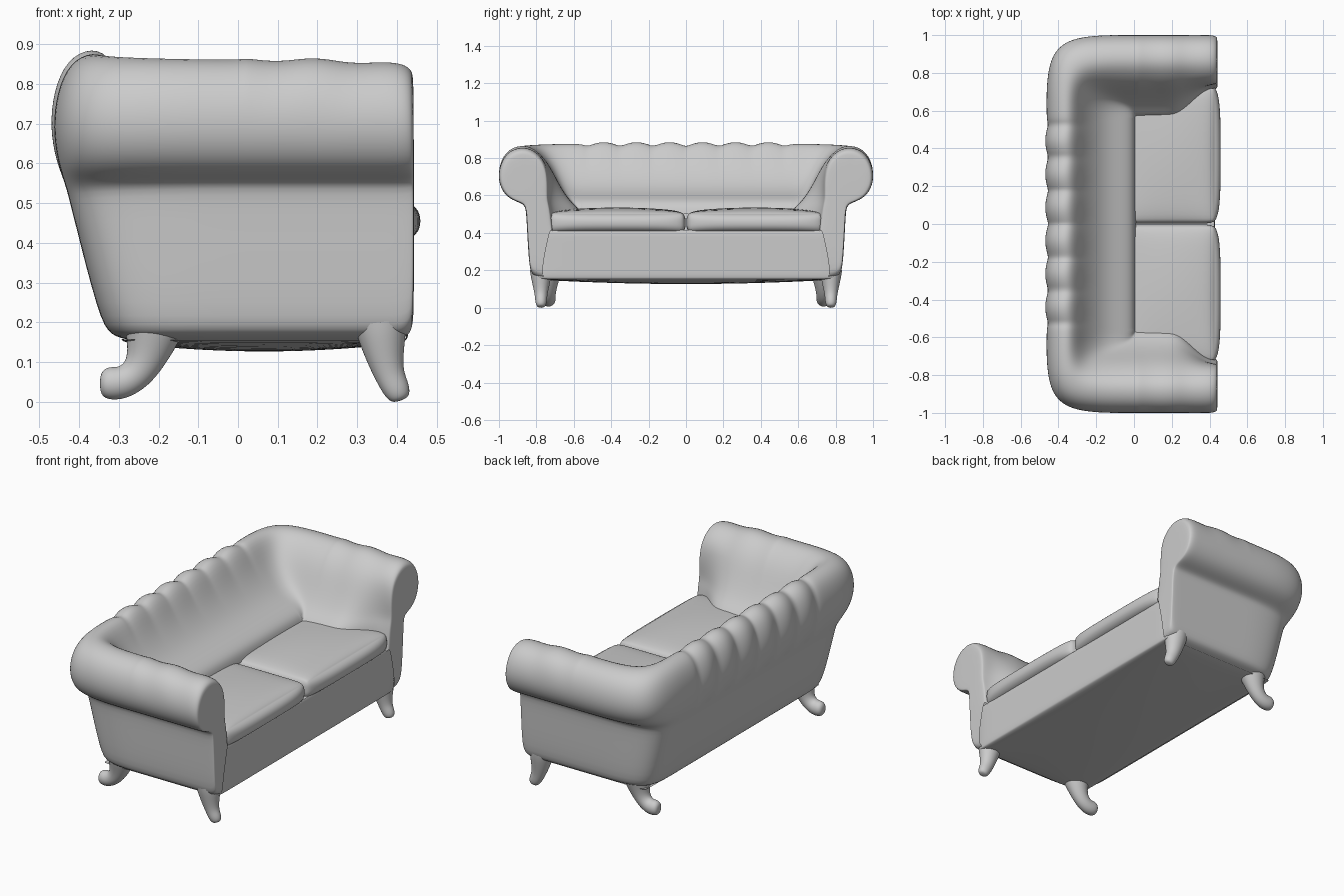
import bpy, bmesh
from math import sin, cos, pi, radians
from mathutils import Vector

if "Cube" in bpy.data.objects:
    bpy.data.objects.remove(bpy.data.objects["Cube"])


def finish(bm, name, levels=2, mirror=False):
    me = bpy.data.meshes.new(name)
    bm.to_mesh(me)
    bm.free()
    for p in me.polygons:
        p.use_smooth = True
    ob = bpy.data.objects.new(name, me)
    bpy.context.collection.objects.link(ob)
    if mirror:
        m = ob.modifiers.new("mirror", 'MIRROR')
        m.use_axis = (False, True, False)
        m.use_clip = True
    if levels:
        s = ob.modifiers.new("smooth", 'SUBSURF')
        s.levels = s.render_levels = levels
    return ob


def loft(bm, rings, closed=True):
    rows = [[bm.verts.new(p) for p in r] for r in rings]
    n = len(rows[0])
    for a, b in zip(rows, rows[1:]):
        for i in range(n if closed else n - 1):
            j = (i + 1) % n
            bm.faces.new((a[i], a[j], b[j], b[i]))
    return rows


def pad(name, lo, hi, r, puff=0.0, front=0.0, sag=0.0, hidden=()):
    """Rounded box with puffed top and front; sides listed in hidden are left open."""
    lo, hi = Vector(lo), Vector(hi)
    c, h = (lo + hi) / 2, (hi - lo) / 2
    bm = bmesh.new()
    bmesh.ops.create_cube(bm, size=2)
    bmesh.ops.subdivide_edges(bm, edges=bm.edges[:], cuts=9, use_grid_fill=True)
    bm.normal_update()
    drop = [f for f in bm.faces if any(f.normal.dot(Vector(d)) > .9 for d in hidden)]
    bmesh.ops.delete(bm, geom=drop, context='FACES')
    for v in bm.verts:
        u = [sin(t * pi / 2) for t in v.co]
        p = Vector([u[i] * h[i] for i in range(3)])
        inner = Vector([max(-(h[i] - r), min(h[i] - r, p[i])) for i in range(3)])
        p = inner + (p - inner).normalized() * r
        dome = (1 - u[0] ** 2) * (1 - u[1] ** 2)
        if u[2] > 0:
            p.z += puff * u[2] * dome
        else:
            p.z += sag * u[2] * dome
        if u[0] > 0:
            p.x += front * u[0] ** 4 * (1 - u[1] ** 4) * (1 - u[2] ** 2)
        v.co = c + p
    return finish(bm, name, 1)


# Rolled arms and back: (arm y, arm z, back x, back z) from inner foot over the roll
PROFILE = [
    (.56, .50, .01, .50), (.58, .535, .0, .55), (.63, .58, -.04, .585),
    (.685, .67, -.16, .63), (.74, .78, -.26, .745), (.815, .853, -.315, .86),
    (.88, .868, -.365, .885), (.953, .843, -.425, .855), (.998, .77, -.457, .78),
    (1.005, .675, -.467, .69), (.97, .60, -.455, .61), (.91, .567, -.443, .57),
    (.86, .553, -.43, .53), (.853, .50, -.42, .49), (.84, .21, -.35, .21),
    (.82, .17, -.32, .165), (.76, .155, -.27, .155)]
NARROW = {0: .15, 1: .145, 2: .11, 3: .05, 4: .01}
PX, PY = .01, .56


def arm_ring(x, scale=1.0):
    f = max(0, min(1, (x - .20) / .22))
    f = f * f * (3 - 2 * f)
    ring = []
    for i, (ya, za, _, _) in enumerate(PROFILE):
        y = ya + NARROW.get(i, 0) * f
        z = za - (.012 * f if 4 < i < 9 else 0)
        if i == 0:
            z -= .1 * f
        if 4 <= i <= 8:
            z += .005 * cos(x * 2 * pi / .19)
        ring.append((x, .83 + (y - .83) * scale, .60 + (z - .60) * scale))
    return ring


def corner_ring(deg):
    s, c = max(0, sin(radians(deg))) ** .45, max(0, cos(radians(deg))) ** .45
    t = deg / 90
    return [(PX - (PX - xb) * s, PY + (ya - PY) * c, za + (zb - za) * t)
            for ya, za, xb, zb in PROFILE]


def back_ring(y):
    b = abs(sin(pi * y / .176)) - .6
    ring = []
    for i, (_, _, xb, zb) in enumerate(PROFILE):
        w = {5: .6, 6: 1, 7: 1, 8: .9, 9: .7, 10: .4}.get(i, 0)
        out = Vector((xb + .32, 0, zb - .70)).normalized()
        ring.append((xb + out.x * b * w * .025, y, zb + out.z * b * w * .025))
    return ring


bm = bmesh.new()
rings = [arm_ring(.443, .86), arm_ring(.438, .95), arm_ring(.415), arm_ring(.37)]
rings += [arm_ring(.37 - .05 * k) for k in range(1, 8)]
rings += [corner_ring(d) for d in (0, 2, 8, 20, 33, 45, 57, 70, 82, 88)]
rings += [back_ring(.56 - .02 * k) for k in range(28)] + [back_ring(0)]
rows = loft(bm, rings, closed=False)
bm.faces.new(rows[0])
bmesh.ops.remove_doubles(bm, verts=bm.verts[:], dist=.0005)
bmesh.ops.recalc_face_normals(bm, faces=bm.faces[:])
finish(bm, "rolled_arms_and_back", 2, mirror=True)

# Seat base (sagging underneath) and two cushions, open where buried
UP, DOWN, BACKWARD = (0, 0, 1), (0, 0, -1), (-1, 0, 0)
LEFT, RIGHT = (0, -1, 0), (0, 1, 0)
pad("seat_base", (-.30, -.79, .15), (.43, .79, .42), .02, sag=.025,
    hidden=(UP, BACKWARD, LEFT, RIGHT))
for side, label in ((-1, "left"), (1, "right")):
    a, b = sorted((side * .002, side * .735))
    pad("seat_cushion_" + label, (-.06, a, .395), (.438, b, .515), .045, .022, .022,
        hidden=(DOWN, BACKWARD, (0, side, 0)))


# Legs: tapered tubes along (x, z, radius) points, open at the top
def leg(name, pts, y):
    bm = bmesh.new()
    P = [Vector((x, y, z)) for x, z, _ in pts]
    rings = []
    for k, p in enumerate(P):
        d = (P[min(k + 1, len(P) - 1)] - P[max(k - 1, 0)]).normalized()
        side = Vector((0, 1, 0))
        n = d.cross(side)
        r = pts[k][2]
        rings.append([p + (side * cos(t * pi / 5) * .9 + n * sin(t * pi / 5)) * r
                      for t in range(10)])
    rows = loft(bm, rings)
    bm.faces.new(rows[-1])
    bmesh.ops.recalc_face_normals(bm, faces=bm.faces[:])
    finish(bm, name)


FRONT = [(.358, .20, .07), (.362, .17, .066), (.37, .11, .05), (.382, .065, .039),
         (.397, .035, .037), (.408, .012, .03), (.411, .003, .016)]
BACK = [(-.212, .19, .08), (-.215, .17, .075), (-.23, .11, .053), (-.255, .068, .044),
        (-.29, .047, .044), (-.32, .046, .045), (-.34, .046, .037), (-.348, .046, .018)]
for s, label in ((-1, "left"), (1, "right")):
    leg("front_leg_" + label, FRONT, s * .775)
    leg("back_leg_" + label, BACK, s * .735)
